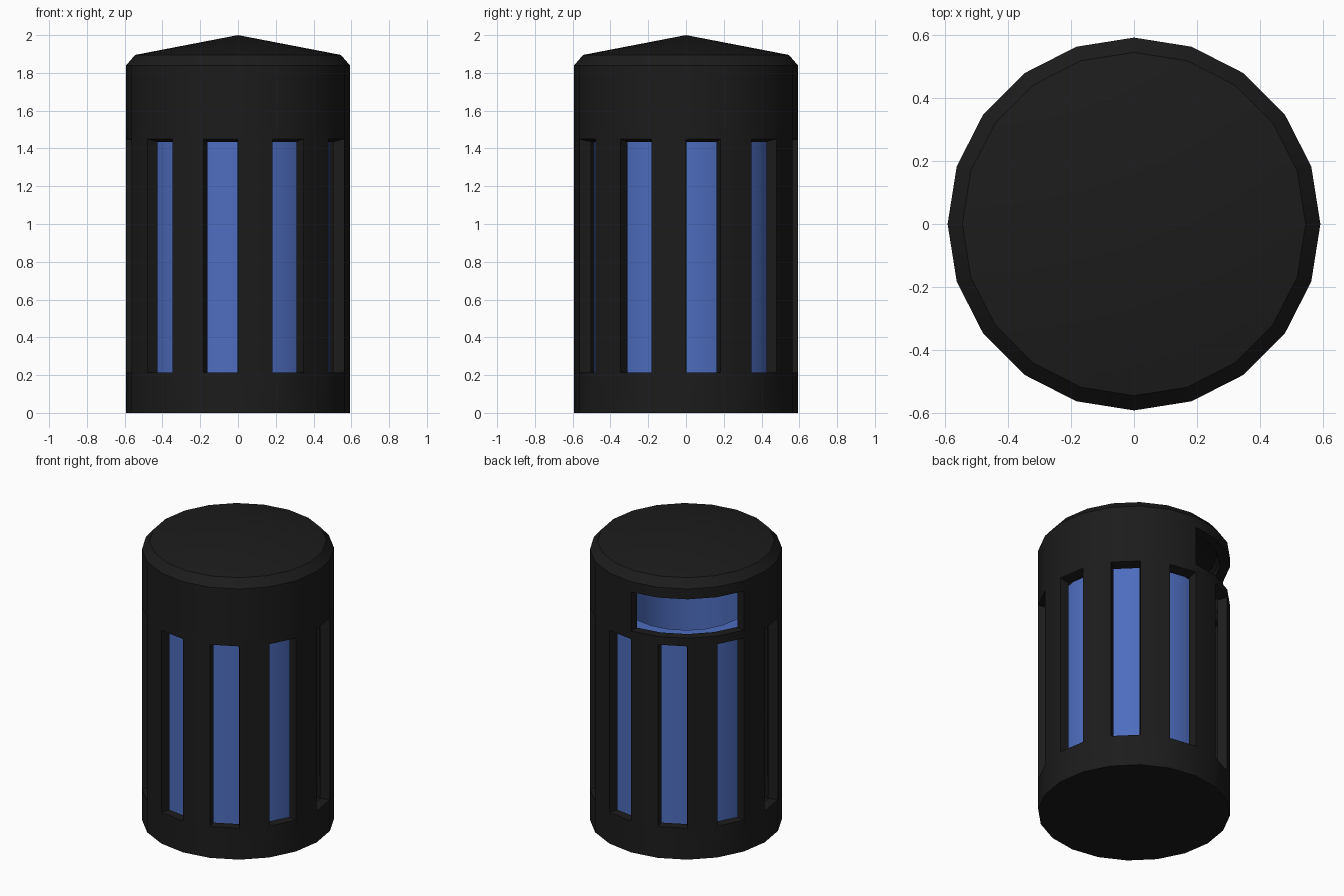
import bpy, bmesh, math

if "Cube" in bpy.data.objects:
    bpy.data.objects.remove(bpy.data.objects["Cube"])


def material(name, rgb):
    m = bpy.data.materials.new(name)
    m.diffuse_color = (*rgb, 1)
    m.use_nodes = True
    m.node_tree.nodes["Principled BSDF"].inputs["Base Color"].default_value = m.diffuse_color
    return m


def lathe(name, profile, sides, mat, skip=None):
    """Revolve (radius, z) points; skip(column, row) leaves holes."""
    bm = bmesh.new()
    rings = []
    for r, z in profile:
        if r == 0:
            rings.append([bm.verts.new((0, 0, z))] * sides)
        else:
            rings.append([bm.verts.new((r * math.cos(math.tau * i / sides),
                                        r * math.sin(math.tau * i / sides), z))
                          for i in range(sides)])
    for row in range(len(profile) - 1):
        a, b = rings[row], rings[row + 1]
        for i in range(sides):
            if skip and skip(i, row):
                continue
            j = (i + 1) % sides
            corners = list(dict.fromkeys((a[i], a[j], b[j], b[i])))
            bm.faces.new(corners)
    bmesh.ops.recalc_face_normals(bm, faces=bm.faces)
    me = bpy.data.meshes.new(name)
    bm.to_mesh(me)
    bm.free()
    me.materials.append(mat)
    ob = bpy.data.objects.new(name, me)
    bpy.context.collection.objects.link(ob)
    return ob


def activate(ob):
    bpy.ops.object.select_all(action='DESELECT')
    ob.select_set(True)
    bpy.context.view_layer.objects.active = ob


black = material("black casing", (0.0115, 0.0115, 0.0115))
blue = material("blue liner", (0.075, 0.153, 0.52))


# Casing: slots in every other side, one wide opening at back left
def holes(col, row):
    slot = row == 2 and col % 2 == 0
    opening = row == 4 and 5 <= col <= 8
    return slot or opening


R = 0.592
casing = lathe("bin_casing",
               [(0, 0), (R, 0), (R, 0.213), (R, 1.45), (R, 1.505),
                (R, 1.77), (R, 1.84), (0.545, 1.895), (0, 2.0)],
               20, black, holes)
activate(casing)
wall = casing.modifiers.new("wall", 'SOLIDIFY')
wall.thickness = 0.062
wall.offset = -1
bpy.ops.object.modifier_apply(modifier="wall")
# Slope the slot heads down towards the inside
for v in casing.data.vertices:
    if math.hypot(v.co.x, v.co.y) < R - 0.03 and abs(v.co.z - 1.45) < 0.01:
        v.co.z = 1.435
bpy.ops.object.shade_smooth_by_angle(angle=math.radians(30))

# Inner liner: open-topped bucket with a broad flat rim
liner = lathe("bin_liner",
              [(0, 0.1), (0.488, 0.1), (0.488, 1.462), (0.38, 1.462),
               (0.38, 0.2), (0, 0.2)], 20, blue)
activate(liner)
bpy.ops.object.shade_smooth_by_angle(angle=math.radians(30))
